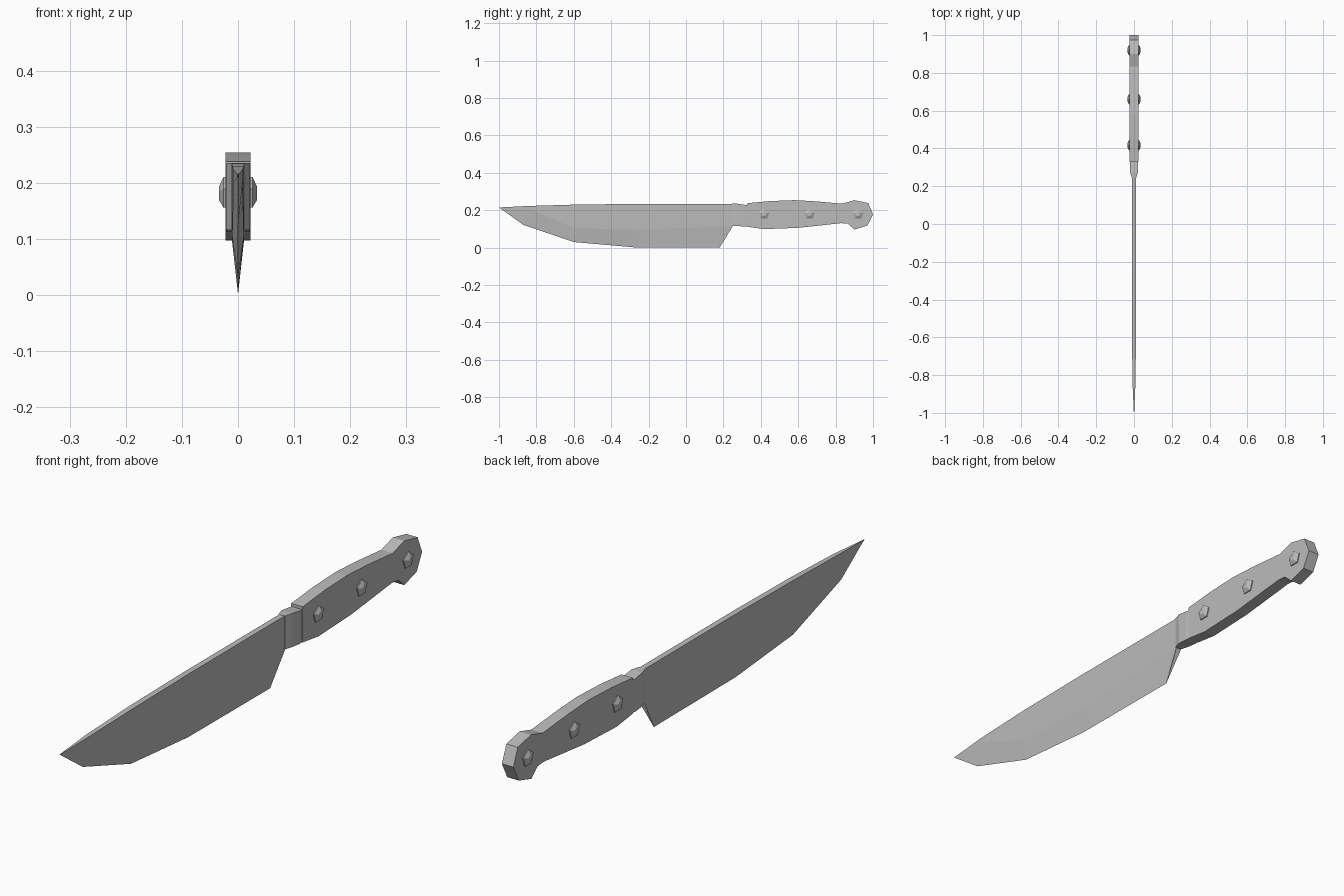
import bpy
import bmesh
import math

cube = bpy.data.objects.get("Cube")
if cube:
    bpy.data.objects.remove(cube, do_unlink=True)

steel = bpy.data.materials.new("plain grey steel")
steel.use_nodes = True
GREY = (0.5, 0.5, 0.5, 1)
steel.diffuse_color = GREY
steel.node_tree.nodes["Principled BSDF"].inputs["Base Color"].default_value = GREY


def finish(name, bm):
    bmesh.ops.remove_doubles(bm, verts=bm.verts, dist=0.0002)
    bmesh.ops.recalc_face_normals(bm, faces=bm.faces)
    mesh = bpy.data.meshes.new(name)
    bm.to_mesh(mesh)
    bm.free()
    mesh.materials.append(steel)
    obj = bpy.data.objects.new(name, mesh)
    bpy.context.collection.objects.link(obj)
    return obj


def loft(name, sections):
    """Bridge closed cross-sections and cap both ends."""
    bm = bmesh.new()
    rings = [[bm.verts.new(p) for p in s] for s in sections]
    n = len(rings[0])
    for a, b in zip(rings, rings[1:]):
        for i in range(n):
            j = (i + 1) % n
            bm.faces.new((a[i], a[j], b[j], b[i]))
    bm.faces.new(rings[0])
    bm.faces.new(rings[-1])
    return finish(name, bm)


# Blade: spine (y, z), bevel line (y, z), cutting edge (y, z), half thickness
stations = [
    ((-1.0, 0.215), (-0.995, 0.212), (-0.99, 0.208), 0.001),
    ((-0.84, 0.223), (-0.82, 0.20), (-0.87, 0.122), 0.008),
    ((-0.6, 0.23), (-0.6, 0.105), (-0.6, 0.03), 0.0105),
    ((-0.28, 0.234), (-0.28, 0.095), (-0.28, 0.002), 0.0105),
    ((0.255, 0.234), (0.25, 0.115), (0.18, 0.0), 0.0105),
]
loft("blade", [
    [(-t, *spine), (t, *spine), (t, *bevel), (0, *edge), (-t, *bevel)]
    for spine, bevel, edge, t in stations
])

# Bolster: y, bottom, top, half width
collar = [
    (0.245, 0.116, 0.235, 0.012),
    (0.275, 0.116, 0.235, 0.021),
    (0.315, 0.112, 0.229, 0.022),
    (0.335, 0.112, 0.227, 0.020),
]
loft("bolster", [
    [(-w, y, lo), (w, y, lo), (w, y, hi), (-w, y, hi)]
    for y, lo, hi, w in collar
])

# Handle: side outline extruded across the width
outline = [
    (0.33, 0.238), (0.45, 0.249), (0.58, 0.254), (0.69, 0.248),
    (0.835, 0.235), (0.90, 0.254), (0.975, 0.238), (1.0, 0.177),
    (0.97, 0.118), (0.90, 0.097), (0.865, 0.128), (0.83, 0.131),
    (0.60, 0.106), (0.42, 0.099), (0.33, 0.111),
]
loft("handle", [[(x, y, z) for y, z in outline] for x in (-0.0225, 0.0225)])

# Rivets: five-sided raised heads on both sides
for side, label in ((1, "left"), (-1, "right")):
    for number, y in enumerate((0.417, 0.66, 0.92), 1):
        loft(f"{label}_rivet_{number}", [
            [(side * x,
              y + r * math.sin(math.tau * k / 5),
              0.18 + r * math.cos(math.tau * k / 5)) for k in range(5)]
            for x, r in ((0.02, 0.03), (0.026, 0.03), (0.034, 0.013))
        ])
